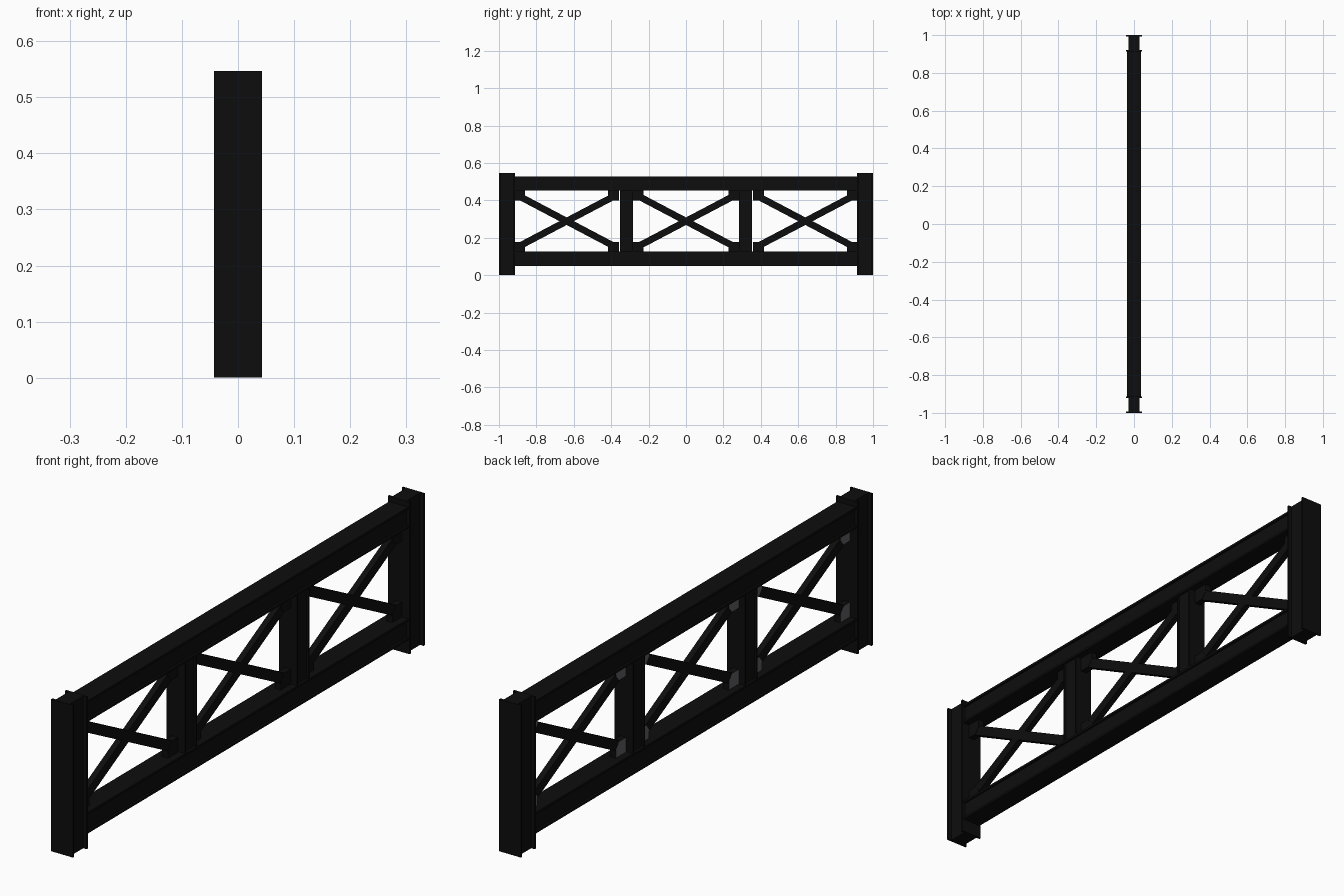
import bpy, bmesh, math
from mathutils import Matrix, Vector

cube = bpy.data.objects.get("Cube")
if cube:
    bpy.data.objects.remove(cube, do_unlink=True)


def material(name, rgb):
    m = bpy.data.materials.new(name)
    m.use_nodes = True
    m.diffuse_color = (*rgb, 1)
    m.node_tree.nodes["Principled BSDF"].inputs["Base Color"].default_value = (*rgb, 1)
    return m


BLACK = material("black_steel", (0.004, 0.004, 0.004))
GREY = material("grey_plate", (0.12, 0.12, 0.13))


def add_object(name, bm):
    bmesh.ops.recalc_face_normals(bm, faces=bm.faces)
    mesh = bpy.data.meshes.new(name)
    bm.to_mesh(mesh)
    bm.free()
    mesh.materials.append(BLACK)
    mesh.materials.append(GREY)
    ob = bpy.data.objects.new(name, mesh)
    bpy.context.collection.objects.link(ob)
    return ob


def extrude_outline(points, depth_vector):
    bm = bmesh.new()
    face = bm.faces.new([bm.verts.new(p) for p in points])
    out = bmesh.ops.extrude_face_region(bm, geom=[face])
    verts = [v for v in out["geom"] if isinstance(v, bmesh.types.BMVert)]
    bmesh.ops.translate(bm, verts=verts, vec=depth_vector)
    return bm


def i_section(half_width, half_depth, web, flange):
    """Outline of a beam section: flanges at both depth ends, thick web between."""
    inner = half_depth - flange
    quarter = [(half_width, half_depth), (half_width, inner), (web, inner)]
    right = quarter + [(w, -d) for w, d in reversed(quarter)]
    return right + [(-w, d) for w, d in reversed(right)]


def post(name, y, section, bottom, top):
    points = [(w, y + d, bottom) for w, d in section]
    add_object(name, extrude_outline(points, Vector((0, 0, top - bottom))))


def chord(name, z, half_depth):
    points = [(w, -0.917, z + d) for w, d in i_section(0.038, half_depth, 0.03, 0.008)]
    add_object(name, extrude_outline(points, Vector((0, 1.834, 0))))


# Long horizontal beams
chord("top_chord", 0.49, 0.038)
chord("bottom_chord", 0.088, 0.038)

# End posts and inner posts
END_Y, MID_Y = 0.957, 0.319
for label, s in (("front", -1), ("back", 1)):
    post(label + "_end_post", s * END_Y, i_section(0.043, 0.043, 0.029, 0.007), 0, 0.547)
    post(label + "_inner_post", s * MID_Y, i_section(0.036, 0.035, 0.028, 0.006), 0.125, 0.453)

# Corner plates with one clipped corner, paler on their right-hand side
CENTRE_Z = 0.289


def gusset(name, y, sy, sz):
    corner_z = CENTRE_Z + sz * 0.168
    outline = [(0, 0), (0.058, 0), (0.058, 0.035), (0.04, 0.058), (0, 0.058)]
    points = [(-0.012, y + sy * a, corner_z - sz * b) for a, b in outline]
    ob = add_object(name, extrude_outline(points, Vector((0.024, 0, 0))))
    for p in ob.data.polygons:
        p.material_index = 1 if p.normal.x < -0.9 else 0


# Crossed braces and corner plates in each bay
for bay, y in (("front", -2 * MID_Y), ("middle", 0), ("back", 2 * MID_Y)):
    for s, kind in ((1, "rising"), (-1, "falling")):
        run = Vector((0, 0.49, s * 0.258))
        bm = bmesh.new()
        bmesh.ops.create_cube(bm, size=1)
        bmesh.ops.scale(bm, vec=(0.022, run.length, 0.036), verts=bm.verts)
        turn = Matrix.Rotation(math.atan2(run.z, run.y), 4, "X")
        bmesh.ops.transform(bm, verts=bm.verts,
                            matrix=Matrix.Translation((0, y, CENTRE_Z)) @ turn)
        add_object(f"{bay}_{kind}_brace", bm)
    half = 0.284 if bay == "middle" else 0.28
    for sy in (-1, 1):
        for sz, level in ((-1, "lower"), (1, "upper")):
            side = "back" if sy > 0 else "front"
            gusset(f"{bay}_bay_{side}_{level}_gusset", y + sy * half, -sy, sz)
